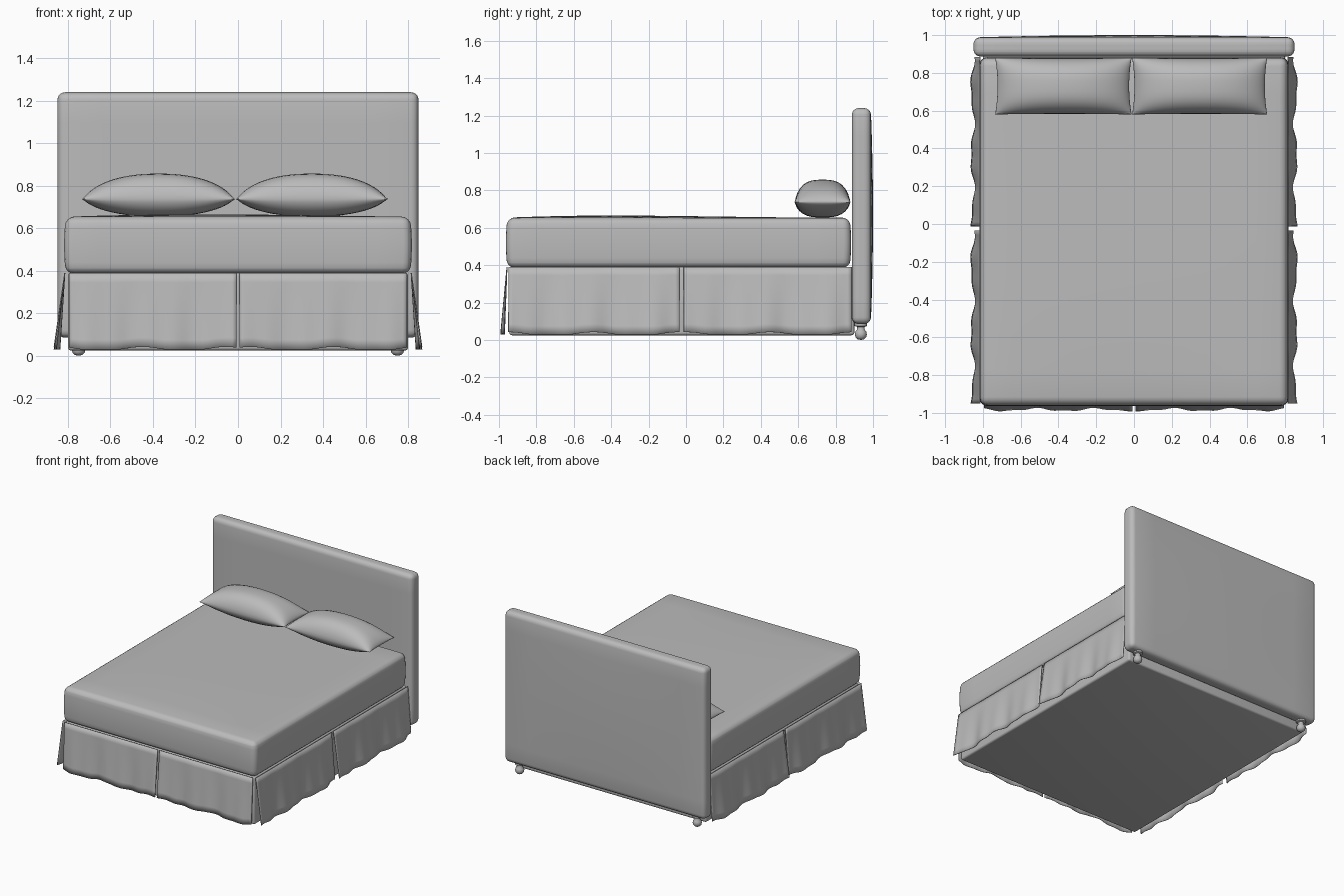
import bpy
import bmesh
from math import sin, cos, pi
from mathutils import Vector

cube = bpy.data.objects.get("Cube")
if cube:
    bpy.data.objects.remove(cube, do_unlink=True)

# One plain grey for the whole bed
grey = bpy.data.materials.new("soft grey")
grey.use_nodes = True
colour = (0.5, 0.5, 0.5, 1)
grey.diffuse_color = colour
grey.node_tree.nodes["Principled BSDF"].inputs["Base Color"].default_value = colour


def finish(name, bm, angle=60):
    """Turn a bmesh into a smooth-shaded object."""
    bmesh.ops.recalc_face_normals(bm, faces=bm.faces)
    mesh = bpy.data.meshes.new(name)
    bm.to_mesh(mesh)
    bm.free()
    mesh.materials.append(grey)
    obj = bpy.data.objects.new(name, mesh)
    bpy.context.collection.objects.link(obj)
    bpy.ops.object.select_all(action="DESELECT")
    obj.select_set(True)
    bpy.context.view_layer.objects.active = obj
    bpy.ops.object.shade_smooth_by_angle(angle=angle * pi / 180)
    return obj


def soft_box(name, low, high, radius, cuts=0, shape=None):
    """Rounded box between two corners, optionally reshaped by a rule."""
    low, high = Vector(low), Vector(high)
    size, centre = high - low, (low + high) / 2
    bm = bmesh.new()
    bmesh.ops.create_cube(bm, size=1)
    for v in bm.verts:
        v.co = Vector(a * b for a, b in zip(v.co, size)) + centre
    bmesh.ops.bevel(bm, geom=bm.edges[:], offset=radius, segments=4,
                    profile=0.5, affect="EDGES")
    if cuts:
        for axis in range(3):
            for i in range(1, cuts):
                spot, normal = low.copy(), Vector((0, 0, 0))
                spot[axis] += size[axis] * i / cuts
                normal[axis] = 1
                bmesh.ops.bisect_plane(bm, geom=bm.verts[:] + bm.edges[:] + bm.faces[:],
                                       plane_co=spot, plane_no=normal)
    if shape:
        for v in bm.verts:
            shape(v.co, [2 * (v.co[k] - centre[k]) / size[k] for k in range(3)])
    return finish(name, bm)


def sheet(name, nu, nv, place):
    """Surface grid whose points come from place(u, v), with u and v in 0..1."""
    bm = bmesh.new()
    rows = [[bm.verts.new(place(i / nu, j / nv)) for i in range(nu + 1)]
            for j in range(nv + 1)]
    for a, b in zip(rows, rows[1:]):
        for i in range(nu):
            bm.faces.new((a[i], a[i + 1], b[i + 1], b[i]))
    return finish(name, bm)


# Base and headboard
soft_box("bed_base", (-0.8, -0.945, 0.025), (0.8, 0.9, 0.39), 0.015)


def pad_back(co, n):
    if n[1] > 0:
        co.y += 0.012 * (1 - n[0] ** 2) * (1 - n[2] ** 2)


soft_box("headboard", (-0.85, 0.887, 0.085), (0.85, 0.988, 1.24), 0.036, 8, pad_back)


# Mattress with gently bulging sides and a crowned, slightly uneven top
def plump(co, n):
    bulge = 0.008 * (1 - n[2] ** 2)
    co.x += bulge * n[0]
    co.y += bulge * n[1]
    if n[2] > 0:
        dome = (1 - n[0] ** 2) * (1 - n[1] ** 2)
        co.z += n[2] * dome * (0.008 - 0.012 * n[1] - 0.006 * n[0])


soft_box("mattress", (-0.81, -0.955, 0.385), (0.81, 0.875, 0.654), 0.04, 10, plump)


# Pillows: two domes meeting at a pointed seam
def pillow(name, x0, x1):
    cx, hx = (x0 + x1) / 2, (x1 - x0) / 2
    cy, hy, seam = 0.73, 0.15, 0.737
    n, m = 28, 16
    bm = bmesh.new()
    for height in (0.12, -0.082):
        rows = []
        for j in range(m + 1):
            row = []
            for i in range(n + 1):
                u = -cos(pi * i / n)
                v = -cos(pi * j / m)
                puff = (max(0, 1 - abs(u) ** 2.3) ** 0.65
                        * max(0, 1 - abs(v) ** 3) ** 0.6)
                x = cx + hx * u * (1 - 0.035 * (1 - v * v))
                y = cy + hy * v * (1 - 0.02 * (1 - u * u))
                row.append(bm.verts.new((x, y, seam + height * puff)))
            rows.append(row)
        for a, b in zip(rows, rows[1:]):
            for i in range(n):
                bm.faces.new((a[i], a[i + 1], b[i + 1], b[i]))
    bmesh.ops.remove_doubles(bm, verts=bm.verts, dist=0.0002)
    finish(name, bm, 80)


pillow("right_pillow", -0.735, -0.013)
pillow("left_pillow", -0.01, 0.705)


# Skirt panels: flared cloth with rippled hems
def skirt(name, start, end, out, phase, flare, ripple):
    start, end, out = Vector(start), Vector(end), Vector(out)

    def place(u, t):
        wave = sin(u * 5 * pi + phase) + 0.5 * sin(u * 11 * pi + 2 * phase)
        p = start.lerp(end, u) + out * t * (flare + ripple * wave)
        hem = 0.03 + 0.012 * max(0, sin(u * 4 * pi + phase))
        p.z = 0.39 + (hem - 0.39) * t
        return p

    panel = sheet(name, 40, 8, place)
    cloth = panel.modifiers.new("cloth", "SOLIDIFY")
    cloth.thickness = 0.005
    cloth.offset = 0


for side, word in ((-1, "right"), (1, "left")):
    x = 0.815 * side
    skirt(word + "_front_skirt", (x, -0.95, 0), (x, -0.035, 0), (side, 0, 0), 1.6, 0.038, 0.01)
    skirt(word + "_back_skirt", (x, -0.012, 0), (x, 0.885, 0), (side, 0, 0), 1.4, 0.038, 0.01)
    skirt(word + "_foot_skirt", (0.008 * side, -0.957, 0), (0.795 * side, -0.957, 0),
          (0, -1, 0), 0.8, 0.024, 0.007)
    # Headboard feet: short post with a ball end
    bm = bmesh.new()
    profile = [(0, 0), (0.018, 0.004), (0.029, 0.015), (0.032, 0.03), (0.029, 0.045),
               (0.02, 0.056), (0.02, 0.07), (0.034, 0.075), (0.034, 0.1)]
    verts = [bm.verts.new((r, 0, z)) for r, z in profile]
    edges = [bm.edges.new(pair) for pair in zip(verts, verts[1:])]
    bmesh.ops.spin(bm, geom=verts + edges, axis=(0, 0, 1), cent=(0, 0, 0),
                   angle=2 * pi, steps=20)
    bmesh.ops.remove_doubles(bm, verts=bm.verts, dist=0.0002)
    foot = finish(word + "_foot", bm, 40)
    foot.location = (0.75 * side, 0.935, 0)
